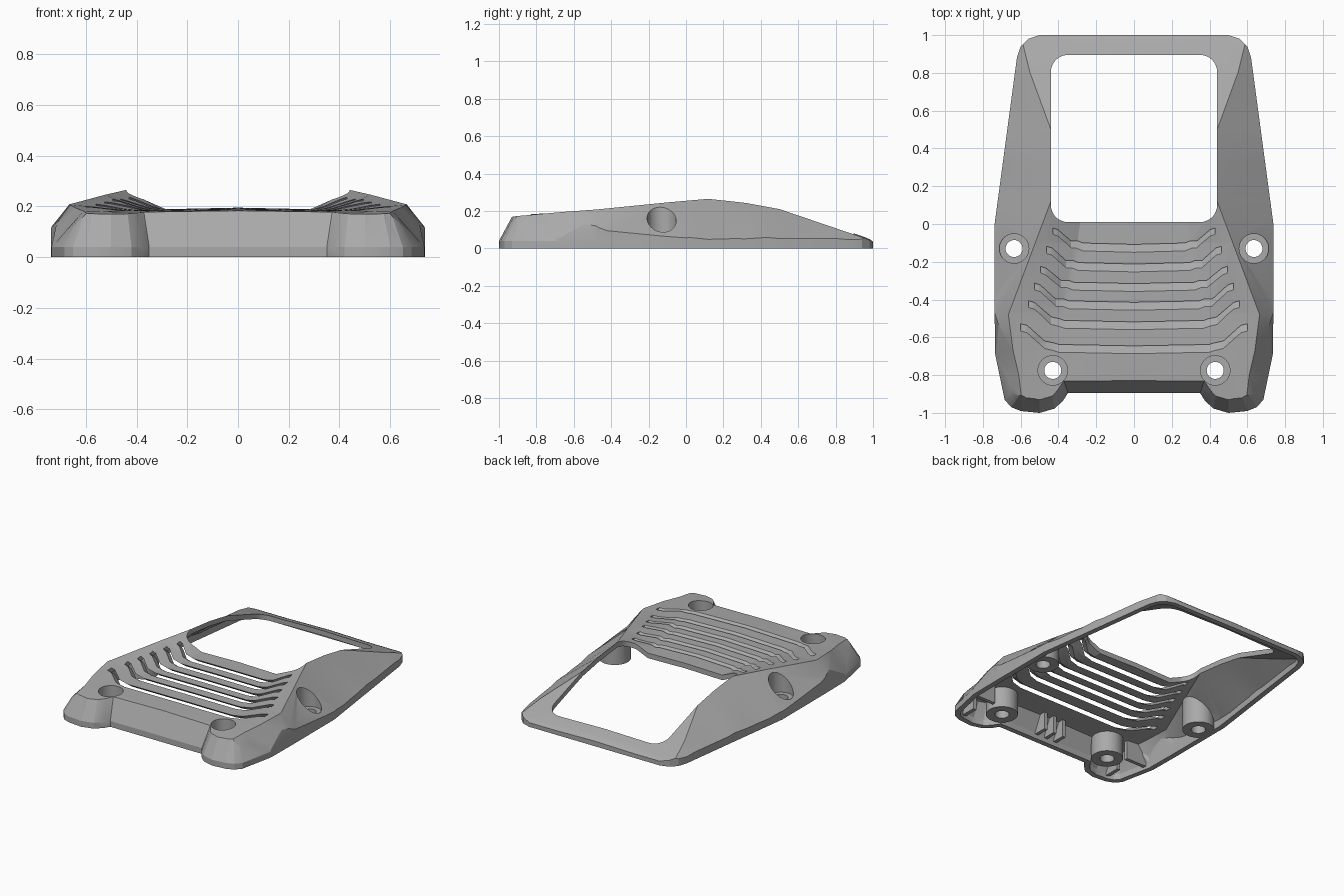
import bpy, bmesh, math
from mathutils import Vector

if "Cube" in bpy.data.objects:
    bpy.data.objects.remove(bpy.data.objects["Cube"])

grey = bpy.data.materials.new("grey_plastic")
grey.use_nodes = True
COLOUR = (0.4, 0.4, 0.4, 1)
grey.diffuse_color = COLOUR
grey.node_tree.nodes["Principled BSDF"].inputs["Base Color"].default_value = COLOUR


def loft(name, rings):
    """Closed solid through equal-length rings of points."""
    bm = bmesh.new()
    loops = [[bm.verts.new(p) for p in ring] for ring in rings]
    for a, b in zip(loops, loops[1:]):
        for i in range(len(a)):
            j = (i + 1) % len(a)
            bm.faces.new((a[i], a[j], b[j], b[i]))
    bm.faces.new(loops[0][::-1])
    bm.faces.new(loops[-1])
    bmesh.ops.triangulate(bm, faces=bm.faces[:], quad_method='SHORT_EDGE')
    bmesh.ops.recalc_face_normals(bm, faces=bm.faces[:])
    mesh = bpy.data.meshes.new(name)
    bm.to_mesh(mesh)
    bm.free()
    obj = bpy.data.objects.new(name, mesh)
    bpy.context.collection.objects.link(obj)
    mesh.materials.append(grey)
    return obj


def combine(target, tool, operation='DIFFERENCE'):
    mod = target.modifiers.new("cut", 'BOOLEAN')
    mod.object, mod.operation, mod.solver = tool, operation, 'EXACT'
    bpy.context.view_layer.objects.active = target
    bpy.ops.object.modifier_apply(modifier=mod.name)
    bpy.data.objects.remove(tool)


def prism(outline, z0, z1):
    return loft("prism", [[(x, y, z) for x, y in outline] for z in (z0, z1)])


def cylinder(x, y, r, z0, z1, n=40):
    turn = [2 * math.pi * i / n for i in range(n)]
    return prism([(x + r * math.cos(a), y + r * math.sin(a)) for a in turn], z0, z1)


def box(x0, x1, y0, y1, z0, z1):
    return prism([(x0, y0), (x1, y0), (x1, y1), (x0, y1)], z0, z1)


# Roof stations: y, side edge (x, z), ridge (x, z), trough floor (x, z)
ROOF = [
    (-1.05, .71, .03, .58, .160, .46, .160),
    (-.80, .735, .04, .61, .182, .45, .179),
    (-.67, .735, .055, .64, .194, .43, .182),
    (-.48, .735, .12, .665, .208, .39, .185),
    (-.10, .735, .066, .523, .246, .30, .188),
    (.12, .72, .05, .44, .265, .27, .190),
    (.32, .697, .05, .44, .243, .28, .190),
    (.50, .675, .05, .44, .210, .30, .190),
    (.80, .635, .05, .55, .108, .30, .108),
    (.96, .615, .045, .59, .053, .30, .053),
    (.985, .61, .035, .58, .042, .30, .042),
    (1.02, .61, .01, .58, .012, .30, .012),
]
# Plan outline, right half: x, y and inward lean at the top
PLAN = [
    (.35, -.895, .04, .12), (.375, -.935, .04, .13), (.42, -.977, .03, .13),
    (.50, -1, 0, .14), (.60, -.99, -.05, .14), (.65, -.97, -.09, .13),
    (.685, -.93, -.12, .1), (.735, -.69, -.06, .02), (.738, -.47, 0, 0),
    (.738, 0, 0, 0), (.62, .88, 0, 0), (.60, .94, 0, 0), (.56, .98, 0, 0),
    (.50, 1, 0, 0),
]


def body(name, inset, drop, base):
    """Roof loft clipped by the plan outline; inset and drop give the inside."""
    rings = []
    for y, ex, ez, rx, rz, fx, fz in ROOF:
        ox, oz = ex + .6 * (ex - rx), ez + .6 * (ez - rz)
        half = [(ox, -.4), (ox, oz), (rx, rz), (fx, fz)]
        full = half + [(0, fz + .006)] + [(-x, z) for x, z in half[::-1]]
        rings.append([(x, y, z - drop) for x, z in full])
    roof = loft(name, rings)
    loop = PLAN + [(-x, y, -dx, dy) for x, y, dx, dy in PLAN[::-1]]
    moved = []
    for i, (x, y, dx, dy) in enumerate(loop):
        p = Vector((x, y))
        a = (p - Vector(loop[i - 1][:2])).normalized()
        b = (Vector(loop[(i + 1) % len(loop)][:2]) - p).normalized()
        na, nb = Vector((-a.y, a.x)), Vector((-b.y, b.x))
        p += (na + nb) * inset / (1 + na.dot(nb))
        moved.append((p.x, p.y, dx, dy))
    levels = [(base, 0), (.04, 0), (.30, 1)]
    wall = loft("wall", [[(x + dx * t, y + dy * t, z) for x, y, dx, dy in moved]
                         for z, t in levels])
    combine(roof, wall, 'INTERSECT')
    return roof


cover = body("cover_shell", 0, 0, 0)
hollow = body("hollow", .035, .035, -.1)

# Screw bosses and stiffening ribs stay solid inside the hollow
SCREWS = [(s * x, y, floor) for s in (-1, 1)
          for x, y, floor in ((.635, -.13, .075), (.43, -.775, .09))]
for x, y, floor in SCREWS:
    combine(hollow, cylinder(x, y, .1, .006, .4))
for x in (-.075, 0, .075):
    combine(hollow, box(x - .012, x + .012, -.92, -.77, .03, .4))
for s in (-1, 1):
    combine(hollow, box(*sorted((s * .54, s * .8)), -.735, -.71, .02, .4))
    combine(hollow, box(*sorted((s * .575, s * .6)), -1.02, -.85, .02, .4))
combine(cover, hollow)

# Large rounded window
window = []
for cx, cy, start in ((.35, .805, 0), (-.35, .805, 90), (-.35, .1, 180), (.35, .1, 270)):
    for k in range(9):
        a = math.radians(start + k * 11.25)
        window.append((cx + .09 * math.cos(a), cy + .09 * math.sin(a)))
combine(cover, prism(window, -.2, .5))

# Slanted vent slots that climb the trough walls
for y in (-.1, -.205, -.31, -.41, -.515, -.645):
    t = (-.1 - y) / .545
    xf, rise, run = .30 + .13 * t, .05 * (1 - t) + .018, .07 + .045 * t
    reach = .13 + .04 * t
    half = [(xf + reach, y + run, .188 + rise * .8),
            (xf + reach * .8, y + run * .92, .188 + rise * .65),
            (xf + reach * .25, y + run * .18, .188 + rise * .12),
            (xf - .03, y, .188)]
    path = half + [(-x, yy, z) for x, yy, z in half[::-1]]
    corners = ((-.042, -.065), (0, -.065), (0, .065), (-.042, .065))
    combine(cover, loft("slot", [[(x, yy + w - 1.4 * dz, z + dz) for w, dz in corners]
                                 for x, yy, z in path]))

# Counterbores and screw holes
for x, y, floor in SCREWS:
    combine(cover, cylinder(x, y, .078, floor, .5))
    combine(cover, cylinder(x, y, .045, -.2, .3))

# Soft shading with crisp edges
bpy.ops.object.select_all(action='DESELECT')
cover.select_set(True)
bpy.context.view_layer.objects.active = cover
bpy.ops.object.shade_smooth_by_angle(angle=math.radians(22))
